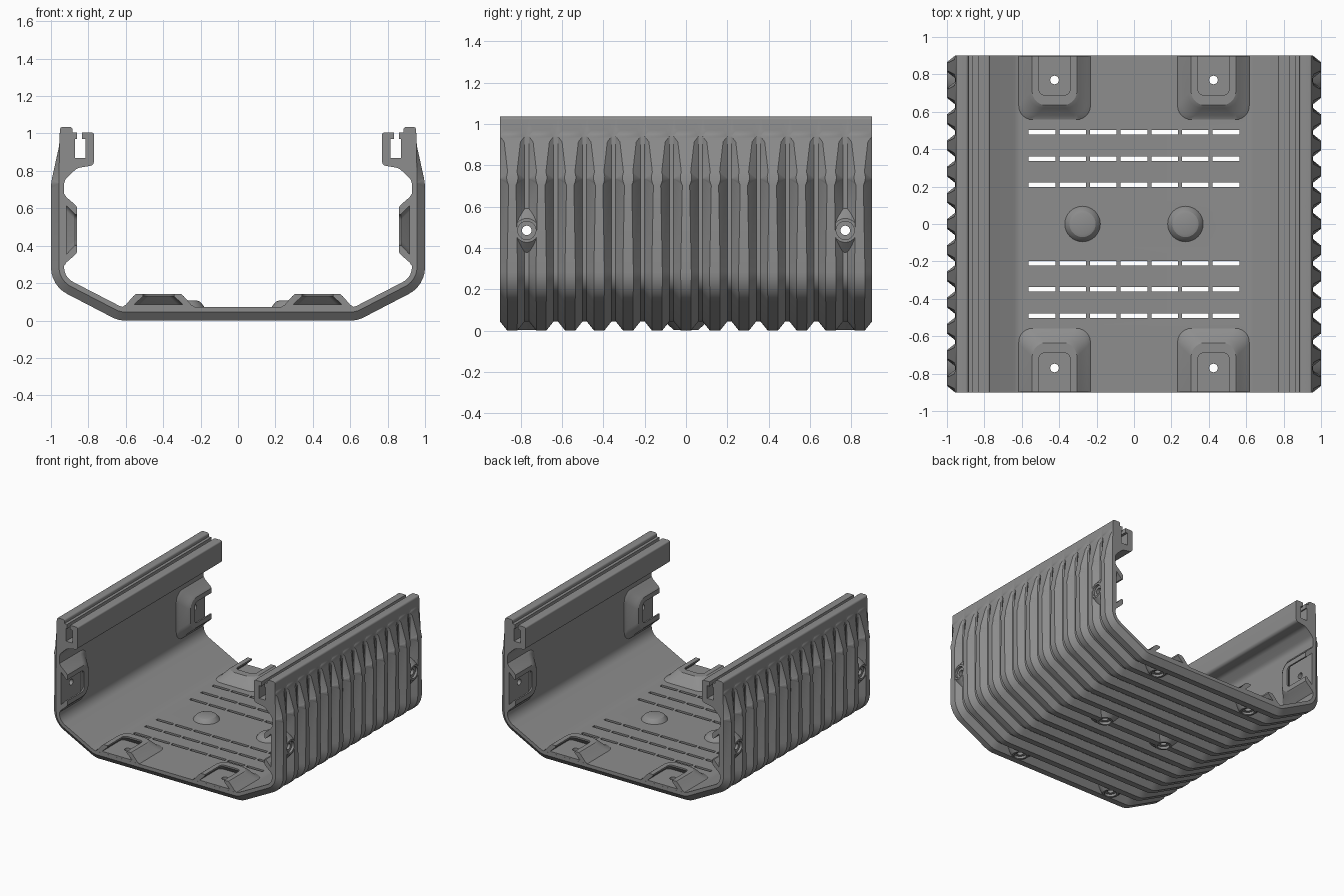
import bpy, bmesh, math
from mathutils import Matrix, Vector

if "Cube" in bpy.data.objects:
    bpy.data.objects.remove(bpy.data.objects["Cube"])

FLOOR, WALL, END, PITCH = 0.072, 0.93, 0.9, 0.14   # inner floor z, inner wall x, end y, rib spacing
HOLE_Y = 0.77


def fillet(corners, steps=6):
    """Round each inner corner (x, z, radius) of an open path and drop its two ends."""
    out = []
    for a, b, c in zip(corners, corners[1:], corners[2:]):
        p, r = Vector(b[:2]), b[2]
        if r == 0:
            out.append(p)
            continue
        u, v = (Vector(a[:2]) - p).normalized(), (Vector(c[:2]) - p).normalized()
        half = u.angle(v) / 2
        centre = p + (u + v).normalized() * r / math.sin(half)
        start = p + u * r / math.tan(half) - centre
        turn = math.pi - 2 * half
        side = 1 if u.x * v.y - u.y * v.x < 0 else -1
        for i in range(steps + 1):
            out.append(centre + Matrix.Rotation(side * turn * i / steps, 2) @ start)
    return out


def loft(bm, rings, matrix=None):
    """Skin a stack of equal point rings into a closed solid."""
    matrix = matrix or Matrix()
    rows = [[bm.verts.new(matrix @ Vector(p)) for p in ring] for ring in rings]
    n = len(rows[0])
    for a, b in zip(rows, rows[1:]):
        for i in range(n):
            j = (i + 1) % n
            bm.faces.new((a[i], a[j], b[j], b[i]))
    bm.faces.new(rows[0])
    bm.faces.new(rows[-1])


def circle(r, h, t, n=32):
    return [(r * math.cos(2 * math.pi * i / n), t + r * math.sin(2 * math.pi * i / n), h)
            for i in range(n)]


def tongue(w, inner, h, end, r):
    """Outline with two rounded corners at the inner side and a straight outer end."""
    pts = [(-w, end, h)]
    for sx, start in ((-1, math.pi), (1, 1.5 * math.pi)):
        for i in range(7):
            a = start + math.pi / 2 * i / 6
            pts.append((sx * (w - r) + r * math.cos(a), inner + r + r * math.sin(a), h))
    return pts + [(w, end, h)]


def make(name, bm):
    bmesh.ops.recalc_face_normals(bm, faces=bm.faces)
    mesh = bpy.data.meshes.new(name)
    bm.to_mesh(mesh)
    bm.free()
    ob = bpy.data.objects.new(name, mesh)
    bpy.context.collection.objects.link(ob)
    return ob


def combine(target, tool, operation):
    mod = target.modifiers.new(operation, "BOOLEAN")
    mod.operation, mod.object, mod.solver = operation, tool, "EXACT"
    tool.hide_render = True
    bpy.context.view_layer.objects.active = target
    bpy.ops.object.modifier_apply(modifier=mod.name)
    bpy.data.objects.remove(tool)


# Cross-section: rib crest, groove floor, and the shared rail and inner face
crest = [(0, 0, 0), (0.64, 0, 0.15), (1.0, 0.187, 0.16), (1.0, 0.735, 0.3), (0.955, 0.94, 0.3)]
groove = [(0, 0.045, 0), (0.629, 0.045, 0.12), (0.957, 0.215, 0.115),
          (0.957, 0.735, 0.3), (0.9545, 0.94, 0.3)]
inside = [(0.952, 1.035, 0.015), (0.885, 1.035, 0.015), (0.885, 1.005, 0), (0.862, 1.005, 0),
          (0.862, 0.97, 0), (0.872, 0.97, 0), (0.872, 0.87, 0), (0.815, 0.87, 0),
          (0.815, 0.97, 0), (0.835, 0.97, 0), (0.835, 1.005, 0), (0.77, 1.005, 0.012),
          (0.77, 0.83, 0.025), (0.86, 0.815, 0.06), (WALL, 0.75, 0.06),
          (WALL, 0.231, 0.09), (0.622, FLOOR, 0.08), (0, FLOOR, 0)]
crest, groove = fillet(crest + inside), fillet(groove + inside)


def section(centre, side, raised):
    """One closed ring; the rib flank keeps a steady angle as the rib fades out."""
    half = []
    for c, g in zip(crest, groove):
        run = max(0.004, 0.8 * (c - g).length) if raised else 0
        p = c if raised else g
        half.append((p.x, centre + side * (0.06 - run), p.y))
    return half + [(-x, y, z) for x, y, z in reversed(half)]


# Ribbed shell
bm = bmesh.new()
rings = []
for k in range(-6, 7):
    for side, raised in ((-1, False), (-1, True), (1, True), (1, False)):
        rings.append(section(k * PITCH, side, raised))
loft(bm, rings)
shell = make("ribbed_shell", bm)

# Local frames of the eight mounts: across, along y, height above the inner face
mounts = []
for ys in (-1, 1):
    for xs in (-1, 1):
        mounts.append(Matrix(((1, 0, 0, xs * 0.425), (0, ys, 0, 0),
                              (0, 0, 1, FLOOR), (0, 0, 0, 1))))
        mounts.append(Matrix(((0, 0, -xs, xs * WALL), (0, ys, 0, 0),
                              (1, 0, 0, 0.485), (0, 0, 0, 1))))
centres = [Matrix.Translation((x, 0, FLOOR)) for x in (-0.275, 0.275)]

# Inner bosses, outer cones and floor domes
bm = bmesh.new()
boss = [(0.2, 0.55, -0.01), (0.19, 0.56, 0.003), (0.175, 0.58, 0.012),
        (0.135, 0.62, 0.058), (0.12, 0.635, 0.07)]
for m in mounts:
    loft(bm, [tongue(w, t, h, END - 0.0005, 0.075) for w, t, h in boss], m)
for m, t in [(m, HOLE_Y) for m in mounts] + [(m, 0) for m in centres]:
    loft(bm, [circle(0.112, -0.022, t), circle(0.058, -0.069, t)], m)
for m in centres:
    dome = [(0.1, -0.01), (0.093, 0.004), (0.08, 0.02), (0.07, 0.03), (0.055, 0.035)]
    loft(bm, [circle(r, h, 0) for r, h in dome], m)
combine(shell, make("mounts", bm), "UNION")

# Undercut pockets and vent slots
bm = bmesh.new()
pocket = [(0.13, 0.65, 0.013), (0.083, 0.69, 0.058), (0.083, 0.69, 0.1)]
for m in mounts:
    loft(bm, [tongue(w, t, h, END + 0.05, 0.03) for w, t, h in pocket], m)
for row in (3, 5, 7):
    for ys in (-1, 1):
        for i in range(-3, 4):
            place = Matrix.Translation((i * 0.164, ys * row * PITCH / 2, 0.04))
            bmesh.ops.create_cube(bm, size=1, matrix=place @ Matrix.Diagonal((0.143, 0.024, 0.2, 1)))
combine(shell, make("pocket_cutter", bm), "DIFFERENCE")

# Stepped screw holes, blind under the domes
bm = bmesh.new()
for m, t, top in [(m, HOLE_Y, 0.03) for m in mounts] + [(m, 0, 0.01) for m in centres]:
    steps = [(0.044, -0.1), (0.044, -0.05), (0.023, -0.05), (0.023, top)]
    loft(bm, [circle(r, h, t) for r, h in steps], m)
combine(shell, make("hole_cutter", bm), "DIFFERENCE")

# Material and shading
grey = bpy.data.materials.new("mid_grey")
grey.use_nodes = True
grey.diffuse_color = (0.27, 0.27, 0.27, 1)
grey.node_tree.nodes["Principled BSDF"].inputs["Base Color"].default_value = (0.27, 0.27, 0.27, 1)
shell.data.materials.clear()
shell.data.materials.append(grey)
shell.data.polygons.foreach_set("material_index", [0] * len(shell.data.polygons))
bpy.ops.object.select_all(action="DESELECT")
shell.select_set(True)
bpy.context.view_layer.objects.active = shell
bpy.ops.object.shade_smooth_by_angle(angle=math.radians(25))
